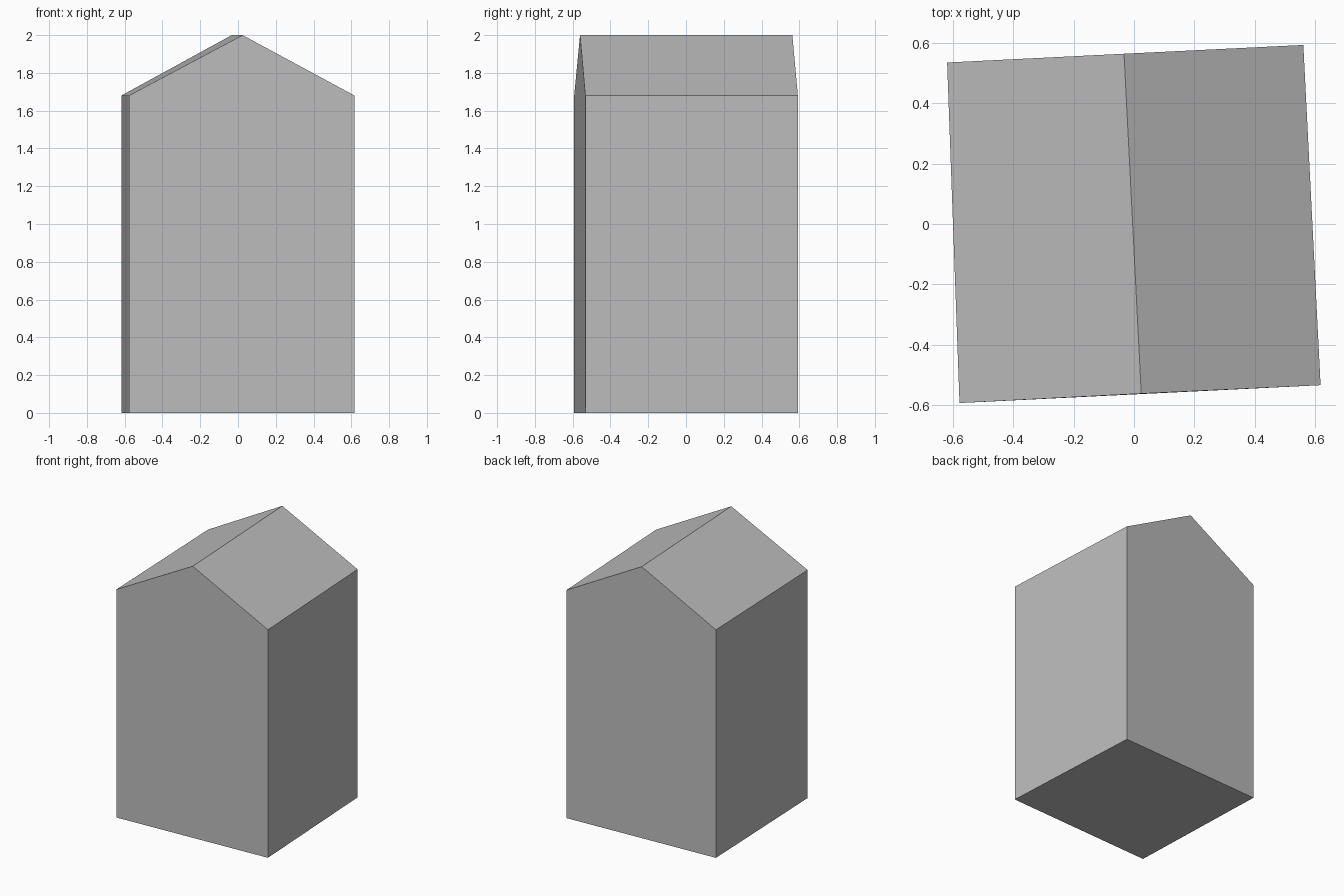
import bpy
import bmesh

cube = bpy.data.objects.get("Cube")
if cube:
    bpy.data.objects.remove(cube, do_unlink=True)

# Plain grey for the whole building
grey = bpy.data.materials.new("plain_grey")
grey.use_nodes = True
colour = (0.51, 0.51, 0.51, 1.0)
grey.diffuse_color = colour
grey.node_tree.nodes["Principled BSDF"].inputs["Base Color"].default_value = colour

EAVES, RIDGE = 1.68, 2.0


def gable(left, peak, right):
    """Five-point house outline standing over three ground points."""
    return [(*left, 0), (*right, 0), (*right, EAVES), (*peak, RIDGE), (*left, EAVES)]


# Slightly turned gable ends
front = gable((-0.577, -0.592), (0.024, -0.561), (0.617, -0.533))
back = gable((-0.618, 0.534), (-0.033, 0.563), (0.56, 0.592))

# Walls, floor and roof slopes join the two gable ends
bm = bmesh.new()
f = [bm.verts.new(p) for p in front]
b = [bm.verts.new(p) for p in back]
bm.faces.new(f)
bm.faces.new(b[::-1])
for i in range(len(f)):
    j = (i + 1) % len(f)
    bm.faces.new((f[i], b[i], b[j], f[j]))
bmesh.ops.recalc_face_normals(bm, faces=bm.faces)

mesh = bpy.data.meshes.new("gabled_house")
bm.to_mesh(mesh)
bm.free()
mesh.materials.append(grey)
house = bpy.data.objects.new("gabled_house", mesh)
bpy.context.collection.objects.link(house)
